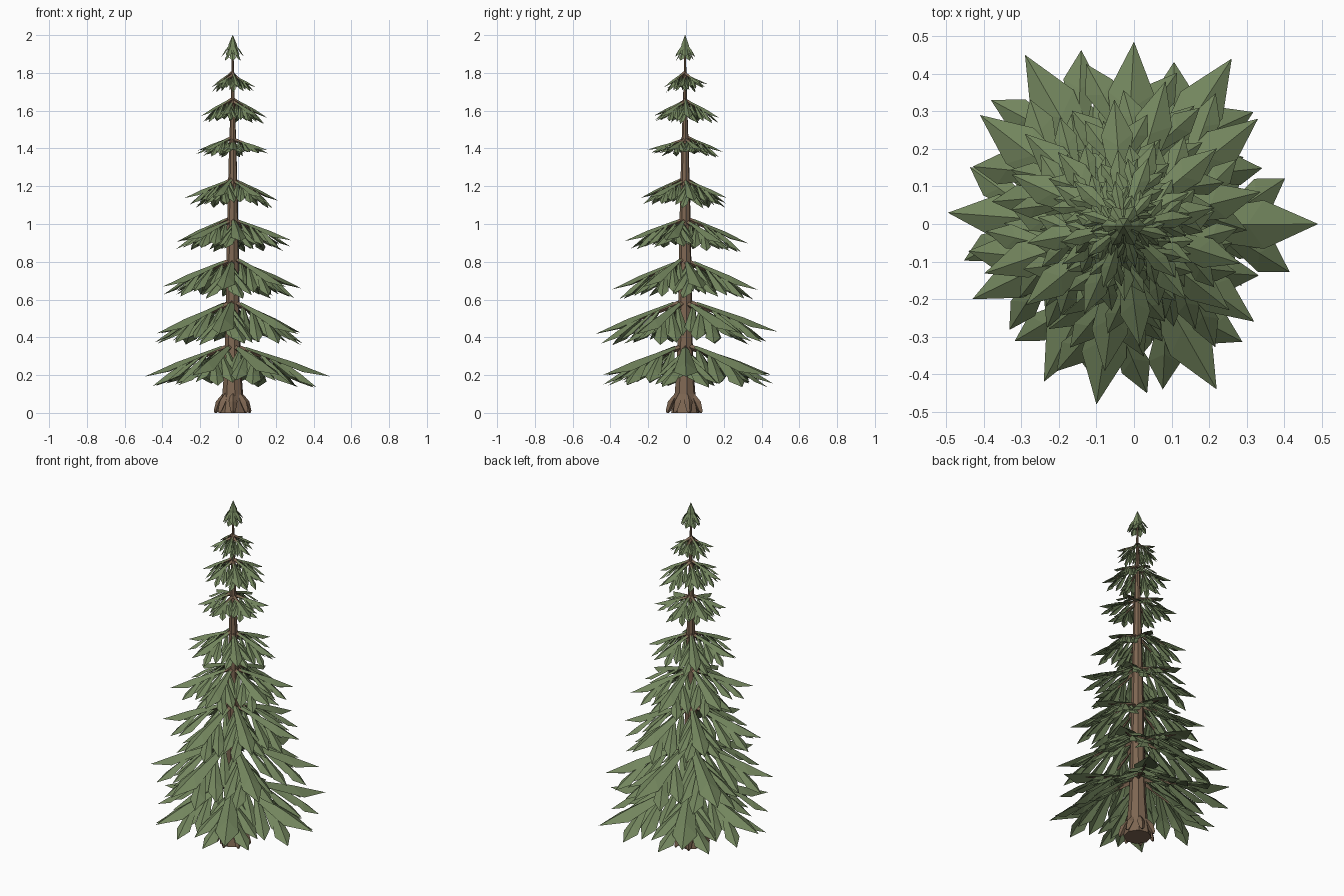
import bpy, bmesh, math, random
from mathutils import Vector, Matrix

if "Cube" in bpy.data.objects:
    bpy.data.objects.remove(bpy.data.objects["Cube"])

random.seed(4)
CX, CY = -0.028, -0.005          # trunk axis


def material(name, col):
    m = bpy.data.materials.new(name)
    m.diffuse_color = (*col, 1)
    m.use_nodes = True
    m.node_tree.nodes["Principled BSDF"].inputs["Base Color"].default_value = m.diffuse_color
    return m


GREEN = material("needles", (0.17, 0.235, 0.11))
BARK = material("bark", (0.21, 0.135, 0.085))


def finish(bm, name, mat):
    me = bpy.data.meshes.new(name)
    bm.to_mesh(me)
    bm.free()
    ob = bpy.data.objects.new(name, me)
    me.materials.append(mat)
    bpy.context.collection.objects.link(ob)
    return ob


def tube(bm, rings, sides, turn=0.0):
    """Loft faceted rings given as (centre, radius, side axis, up axis)."""
    loops = []
    for c, r, a, b in rings:
        loops.append([bm.verts.new(c + r * (math.cos(t) * a + math.sin(t) * b))
                      for t in (turn + i * math.tau / sides for i in range(sides))])
    for p, q in zip(loops, loops[1:]):
        for i in range(sides):
            j = (i + 1) % sides
            bm.faces.new((p[i], p[j], q[j], q[i]))
    bm.faces.new(loops[0][::-1])
    bm.faces.new(loops[-1])


def stick(bm, p, q, r0, r1, sides=4):
    d = (q - p).normalized()
    a = d.cross(Vector((0, 0, 1))).normalized()
    b = a.cross(d)
    tube(bm, [(p, r0, a, b), (q, r1, a, b)], sides)


def leaf(bm, base, tip, half, arch):
    """Pointed leaf folded along a raised ridge."""
    d = tip - base
    side = Vector((-d.y, d.x, 0)).normalized()
    up = Vector((0, 0, 1))
    ridge = base + d * 0.58 + up * arch
    mid = base + d * 0.68 - up * half * 0.4
    b0, b1 = base + side * half * 0.3, base - side * half * 0.3
    pts = [base + up * arch * 0.3, b0 - up * half * 0.15, mid + side * half, tip,
           mid - side * half, b1 - up * half * 0.15, ridge]
    v = [bm.verts.new(p) for p in pts]
    for f in ((1, 0, 6, 2), (2, 6, 3), (3, 6, 4), (4, 6, 0, 5)):
        bm.faces.new([v[i] for i in reversed(f)])


# (along, sideways, height of tip, start along, half width), all relative to the frond
LEAFLETS = [(0.86, 0.25, -0.32, 0.48, 0.085), (0.64, 0.33, -0.22, 0.30, 0.085),
            (0.42, 0.27, -0.02, 0.16, 0.075), (0.72, 0.14, -0.18, 0.36, 0.075)]


def frond(leaves, wood, ang, R, ztop, ztip):
    """One bough: bark stick, central leaf and paired drooping leaflets."""
    rot = Matrix.Rotation(ang, 3, 'Z')
    H = ztop - ztip

    def P(u, v, z):
        return rot @ Vector((u * R, v * R, 0)) + Vector((CX, CY, z))

    def line(t):
        return ztop - H * (0.75 * t + 0.25 * t * t)

    leaf(leaves, P(0.13, 0, line(0.1)), P(1, 0, ztip), R * 0.125, H * 0.06)
    for u, v, h, t0, w in LEAFLETS:
        for s in (-1, 1):
            j = random.uniform(-0.04, 0.04)
            leaf(leaves, P(t0, 0.01 * s, line(t0) - H * 0.06),
                 P(u + j, s * (v + j * 0.5), ztip + H * (h + j)), R * w, H * 0.05)
    stick(wood, P(0.02, 0, ztop - H * 0.05), P(0.7, 0, line(0.7) - H * 0.12),
          0.008 + R * 0.015, 0.003)


# boughs of the two lowest whorls, read as tip positions; the rest are regular
LOW = [[(.49, 0), (.26, .44), (-.29, .45), (-.495, .03), (-.24, -.42), (.22, -.44)],
       [(0, .485), (-.41, .29), (-.43, -.2), (-.1, -.48), (.32, -.26), (.33, .28)]]
# radius, inner height, tip height, turn in degrees
TIERS = [(0.5, 0.365, 0.20, 0), (0.48, 0.60, 0.425, 0), (0.385, 0.82, 0.66, 17),
         (0.325, 1.03, 0.905, 40), (0.255, 1.235, 1.13, 8), (0.205, 1.455, 1.385, 32),
         (0.185, 1.655, 1.565, 12), (0.12, 1.795, 1.73, 45)]

wood = bmesh.new()
for k, (R, zt, zb, turn) in enumerate(TIERS):
    leaves = bmesh.new()
    for i in range(6):
        if k < 2:
            x, y = LOW[k][i][0] - CX, LOW[k][i][1] - CY
            a, r = math.atan2(y, x), math.hypot(x, y)
        else:
            a = math.radians(turn + 60 * i + random.uniform(-6, 6))
            r = R * random.uniform(0.92, 1.06)
        frond(leaves, wood, a, r, zt + random.uniform(-.01, .01),
              zb + random.uniform(-.01, .01))
    finish(leaves, f"foliage_whorl_{k + 1}", GREEN)
finish(wood, "boughs", BARK)

# drooping crown at the tip
crown = bmesh.new()
for i in range(12):
    a = i * math.tau / 12
    low = i % 2
    d = Vector((math.cos(a), math.sin(a), 0))
    c = Vector((CX, CY, 0))
    leaf(crown, c + d * 0.008 + Vector((0, 0, 1.955 - 0.025 * low)),
         c + d * (0.06 - 0.012 * low) + Vector((0, 0, 1.885 - 0.02 * low)), 0.017, 0.008)
X, Y, Z = Vector((1, 0, 0)), Vector((0, 1, 0)), Vector((0, 0, 1))
tube(crown, [(Vector((CX, CY, z)), r, X, Y) for z, r in
             ((1.9, 0.03), (1.95, 0.022), (2.0, 0.001))], 6)
finish(crown, "crown_tip", GREEN)

# tapering faceted trunk
trunk = bmesh.new()
tube(trunk, [(Vector((CX, CY, z)), r, X, Y) for z, r in
             ((0, 0.075), (0.1, 0.056), (0.24, 0.045), (0.5, 0.038), (0.8, 0.034),
              (1.1, 0.028), (1.4, 0.02), (1.65, 0.011), (1.93, 0.004))], 8, 0.2)
finish(trunk, "trunk", BARK)

# flared roots
roots = bmesh.new()
for i in range(7):
    a = i * math.tau / 7 + 0.25
    d, s = Vector((math.cos(a), math.sin(a), 0)), Vector((-math.sin(a), math.cos(a), 0))
    c = Vector((CX, CY, 0))
    tube(roots, [(c + d * 0.042 + Z * 0.105, 0.01, s, d),
                 (c + d * 0.068 + Z * 0.06, 0.023, s, d),
                 (c + d * 0.088 + Z * 0.012, 0.014, s, d),
                 (c + d * 0.092, 0.006, s, d)], 4)
finish(roots, "roots", BARK)
